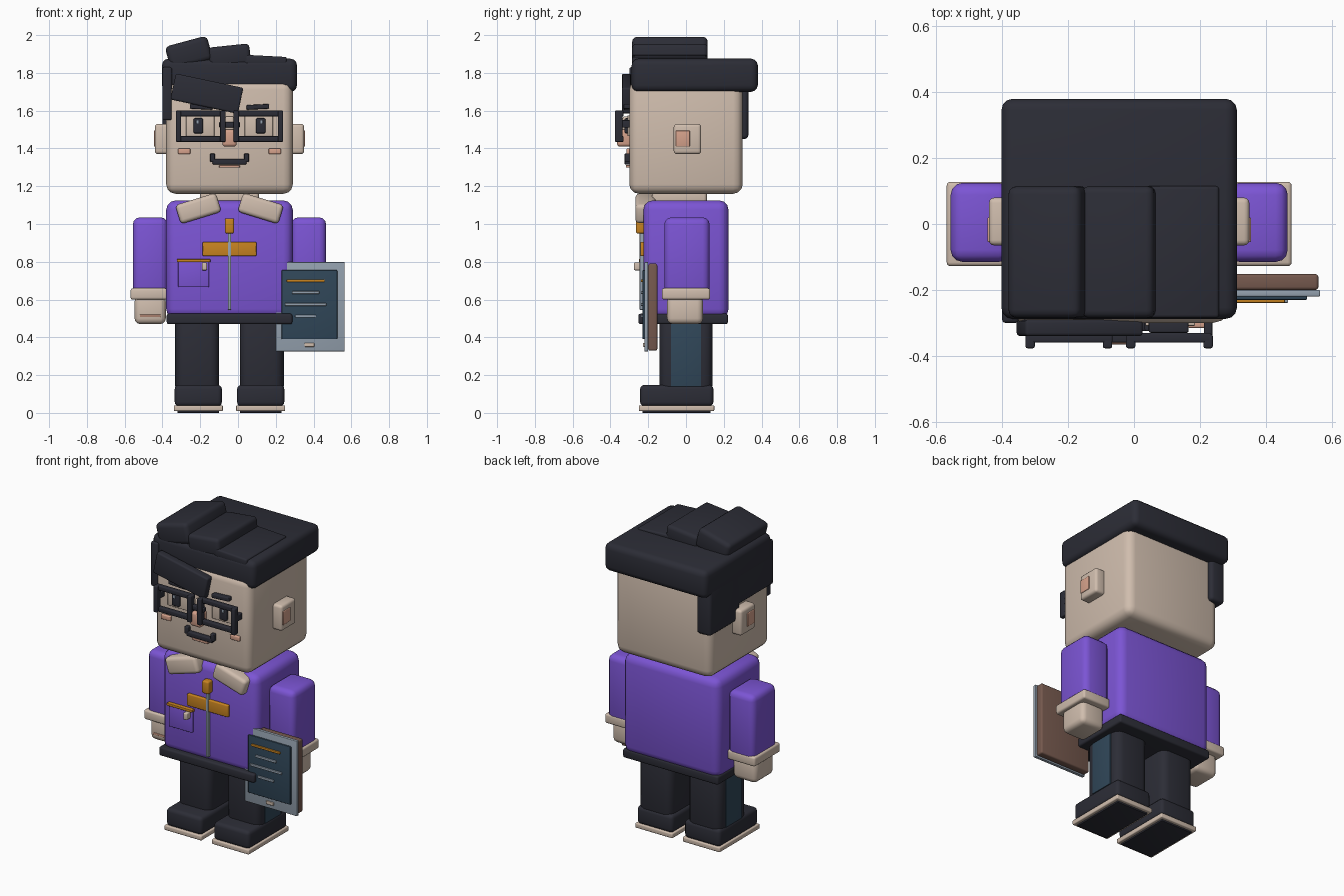
import bpy, bmesh
from math import radians
from mathutils import Matrix, Vector

if "Cube" in bpy.data.objects:
    bpy.data.objects.remove(bpy.data.objects["Cube"], do_unlink=True)


def material(name, *rgb):
    """Flat material from linear red, green and blue."""
    mat = bpy.data.materials.new(name)
    mat.use_nodes = True
    mat.diffuse_color = (*rgb, 1)
    mat.node_tree.nodes["Principled BSDF"].inputs["Base Color"].default_value = (*rgb, 1)
    return mat


BLACK = material("charcoal", 0.025, 0.026, 0.037)
SKIN = material("skin beige", 0.63, 0.51, 0.42)
PURPLE = material("purple", 0.2, 0.09, 0.66)
ORANGE = material("amber", 0.58, 0.23, 0.015)
GREY = material("steel grey", 0.3, 0.36, 0.43)
NAVY = material("slate blue", 0.03, 0.063, 0.1)
BROWN = material("brown", 0.18, 0.1, 0.076)
PINK = material("blush pink", 0.67, 0.36, 0.26)

AXIS = -0.045   # the figure stands off centre to leave room for the tablet
FACE = -0.3     # front planes that details sit on
CHEST = -0.225
TABLET = -0.22
SCREEN = -0.23


def rounded_mesh(name, mat, size):
    """Box mesh whose rounding follows its thinnest side."""
    bm = bmesh.new()
    bmesh.ops.create_cube(bm, size=1, matrix=Matrix.Diagonal((*size, 1)))
    bmesh.ops.bevel(bm, geom=bm.edges[:], offset=min(0.05, min(size) / 5),
                    segments=3, profile=0.5, affect="EDGES")
    mesh = bpy.data.meshes.new(name)
    bm.to_mesh(mesh)
    bm.free()
    mesh.materials.append(mat)
    return mesh


def box(name, mat, width, y, z, x=0, tilt=0, mirror=False):
    """Rounded box; x is the middle's distance from the figure's axis,
    y and z are ranges, and mirror adds a twin on the other side."""
    size = Vector((width, y[1] - y[0], z[1] - z[0]))
    sides = (("left_", 1), ("right_", -1)) if mirror else (("", 1),)
    for prefix, sign in sides:
        obj = bpy.data.objects.new(prefix + name, rounded_mesh(prefix + name, mat, size))
        obj.location = (AXIS + sign * x, sum(y) / 2, sum(z) / 2)
        obj.rotation_euler.y = radians(-sign * tilt)
        bpy.context.collection.objects.link(obj)
        bpy.ops.object.select_all(action="DESELECT")
        obj.select_set(True)
        bpy.context.view_layer.objects.active = obj
        bpy.ops.object.shade_smooth_by_angle(angle=radians(35))


def plate(name, mat, front, width, height, z, proud, **placing):
    """Box standing proud of a front plane, with z as its middle height."""
    box(name, mat, width, y=(front - proud, front + 0.01),
        z=(z - height / 2, z + height / 2), **placing)


# Head, ears and neck
box("head", SKIN, width=0.67, y=(FACE, -FACE), z=(1.16, 1.76))
box("neck", SKIN, width=0.31, y=(-0.18, 0.11), z=(1.1, 1.18))
box("ear", SKIN, width=0.08, y=(-0.065, 0.08), z=(1.37, 1.53), x=0.355, mirror=True)
box("inner_ear", PINK, width=0.02, y=(-0.055, 0.02), z=(1.41, 1.495), x=0.39, mirror=True)

# Hair: cap, stepped tufts, swept fringe and one long side
box("hair_cap", BLACK, width=0.715, y=(-0.288, 0.38), z=(1.7, 1.875))
tuft_depth = (-0.285, 0.115)
box("hair_tuft_tall", BLACK, width=0.23, y=tuft_depth, z=(1.84, 1.97), x=-0.215, tilt=15)
box("hair_tuft_middle", BLACK, width=0.22, y=tuft_depth, z=(1.835, 1.945), tilt=6)
box("hair_tuft_low", BLACK, width=0.225, y=tuft_depth, z=(1.84, 1.89), x=0.19, tilt=-3)
plate("hair_fringe", BLACK, FACE, width=0.365, height=0.14, z=1.69, proud=0.04, x=-0.12, tilt=-12)
box("hair_side", BLACK, width=0.1, y=(0.03, 0.33), z=(1.45, 1.75), x=-0.305)
box("hair_sideburn", BLACK, width=0.05, y=(FACE, 0.06), z=(1.55, 1.83), x=-0.33)

# Eyes, brows, cheeks, nose and mouth
plate("eye_plate", SKIN, FACE, width=0.15, height=0.11, z=1.52, proud=0.009, x=0.155, mirror=True)
plate("pupil", BLACK, FACE, width=0.05, height=0.08, z=1.52, proud=0.025, x=0.165, mirror=True)
plate("eye_glint", GREY, FACE, width=0.014, height=0.018, z=1.54, proud=0.03, x=0.17, mirror=True)
plate("eyebrow", BLACK, FACE, width=0.12, height=0.025, z=1.62, proud=0.03, x=0.15, tilt=3, mirror=True)
plate("cheek", PINK, FACE, width=0.065, height=0.03, z=1.385, proud=0.015, x=0.24, mirror=True)
plate("nose_bridge", SKIN, FACE, width=0.045, height=0.09, z=1.525, proud=0.035)
plate("nose", PINK, FACE, width=0.076, height=0.09, z=1.455, proud=0.065)
plate("mouth", BLACK, FACE, width=0.18, height=0.03, z=1.33, proud=0.025)
plate("mouth_corner", BLACK, FACE, width=0.025, height=0.045, z=1.35, proud=0.025, x=0.09, mirror=True)
plate("lower_lip", PINK, FACE, width=0.11, height=0.014, z=1.305, proud=0.018)

# Glasses: rims, bridge and hinges
rim_depth = (-0.36, -0.33)
box("upper_rim", BLACK, width=0.26, y=rim_depth, z=(1.57, 1.6), x=0.15, mirror=True)
box("lower_rim", BLACK, width=0.26, y=rim_depth, z=(1.435, 1.465), x=0.15, mirror=True)
for part, middle in (("inner_rim", 0.035), ("outer_rim", 0.27)):
    box(part, BLACK, width=0.028, y=(-0.377, -0.335), z=(1.435, 1.6), x=middle, mirror=True)
box("glasses_bridge", BLACK, width=0.11, y=rim_depth, z=(1.51, 1.54))
plate("glasses_hinge", BLACK, FACE, width=0.025, height=0.04, z=1.53, proud=0.045, x=0.27, mirror=True)

# Torso, collar and belt
box("torso", PURPLE, width=0.67, y=(CHEST, -CHEST), z=(0.5, 1.125))
box("collar", SKIN, width=0.225, y=(-0.268, -0.16), z=(1.03, 1.135), x=0.165, tilt=-17, mirror=True)
box("belt", BLACK, width=0.665, y=(-0.252, 0.222), z=(0.47, 0.525))

# Jacket details: zip, chest bar and pocket
plate("zip", GREY, CHEST, width=0.018, height=0.41, z=0.75, proud=0.02)
plate("zip_pull", ORANGE, CHEST, width=0.048, height=0.08, z=0.99, proud=0.04)
plate("chest_bar", ORANGE, CHEST, width=0.285, height=0.075, z=0.868, proud=0.017)
plate("pocket", PURPLE, CHEST, width=0.163, height=0.145, z=0.738, proud=0.015, x=-0.19)
plate("pocket_trim", ORANGE, CHEST, width=0.177, height=0.016, z=0.806, proud=0.025, x=-0.19)
plate("pocket_tag", SKIN, CHEST, width=0.027, height=0.042, z=0.776, proud=0.05, x=-0.133)

# Arms, cuffs and hands
box("arm", PURPLE, width=0.183, y=(-0.115, 0.125), z=(0.62, 1.035), x=0.42, mirror=True)
box("cuff", SKIN, width=0.193, y=(-0.128, 0.128), z=(0.6, 0.66), x=0.427, mirror=True)
box("hand", SKIN, width=0.165, y=(-0.1, 0.09), z=(0.47, 0.62), x=0.42, mirror=True)
plate("finger_line", PINK, -0.1, width=0.11, height=0.012, z=0.514, proud=0.004, x=0.42, mirror=True)

# Legs with side stripes, shoes and soles
box("leg", BLACK, width=0.23, y=(-0.14, 0.14), z=(0.1, 0.52), x=0.17, mirror=True)
box("leg_stripe", NAVY, width=0.009, y=(-0.08, 0.08), z=(0.14, 0.48), x=0.285, mirror=True)
box("shoe", BLACK, width=0.25, y=(-0.243, 0.145), z=(0.035, 0.148), x=0.165, mirror=True)
box("sole", SKIN, width=0.26, y=(-0.25, 0.15), z=(0.01, 0.04), x=0.165, mirror=True)
box("tread", BLACK, width=0.22, y=(-0.23, 0.13), z=(0, 0.012), x=0.165, mirror=True)

# Tablet in a brown case, with text lines and a button
box("tablet_case", BROWN, width=0.355, y=(-0.2, -0.152), z=(0.33, 0.79), x=0.427)
box("tablet_frame", GREY, width=0.366, y=(TABLET, -0.2), z=(0.325, 0.798), x=0.427)
plate("tablet_screen", NAVY, TABLET, width=0.295, height=0.365, z=0.573, proud=0.01, x=0.423)
lines = (("title", ORANGE, 0.2), ("first", GREY, 0.145), ("second", GREY, 0.22), ("third", GREY, 0.11))
for row, (label, mat, length) in enumerate(lines):
    plate(label + "_screen_line", mat, SCREEN, width=length, height=0.014,
          z=0.7 - row * 0.063, proud=0.009, x=0.403)
plate("tablet_button", SKIN, TABLET, width=0.053, height=0.02, z=0.36, proud=0.008, x=0.423)
